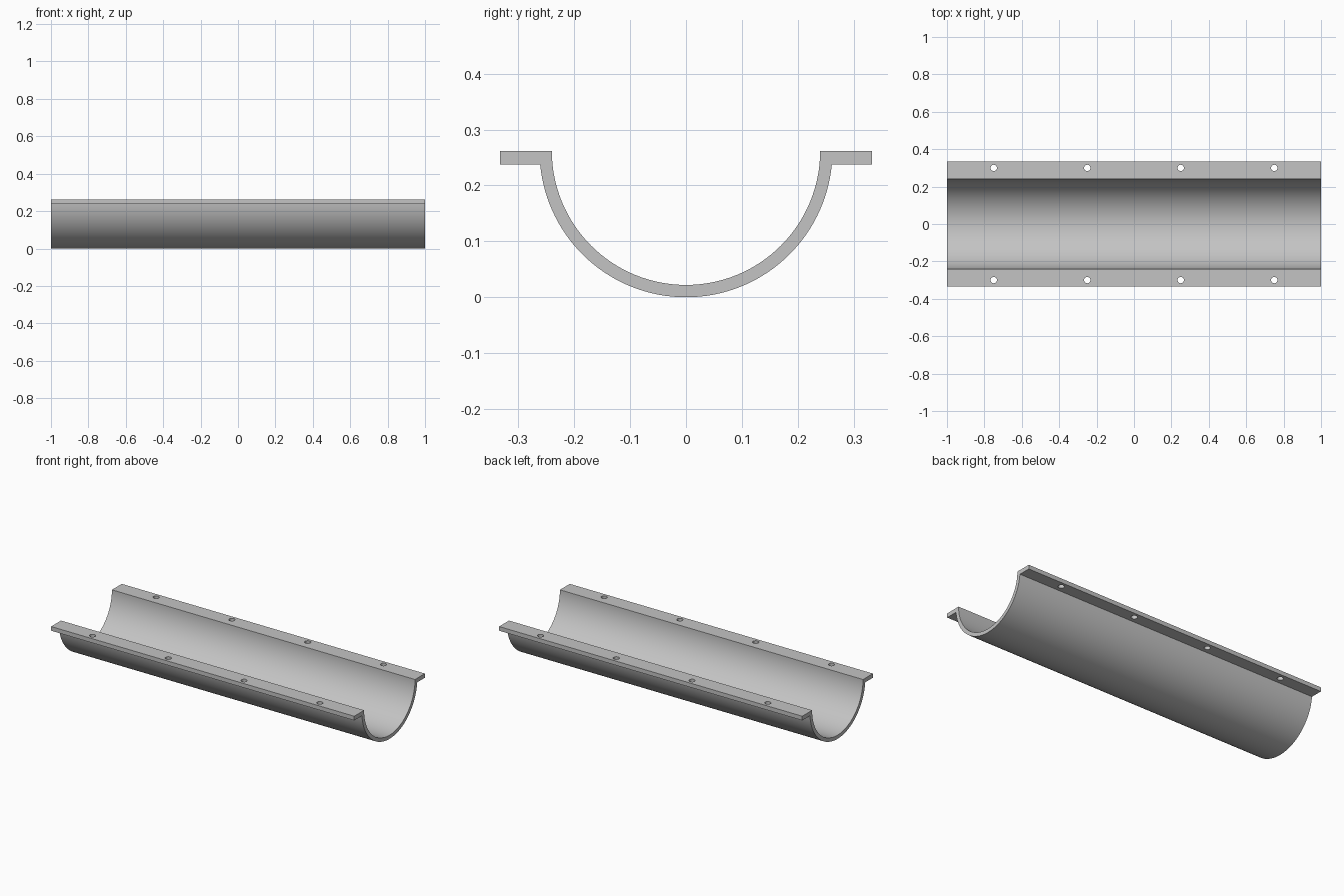
import bpy
import bmesh
from math import pi, sin, cos, asin
from mathutils import Matrix

default_cube = bpy.data.objects.get("Cube")
if default_cube:
    bpy.data.objects.remove(default_cube, do_unlink=True)

LENGTH = 2.0
OUTER = 0.262          # outer radius, also the overall height
INNER = 0.24
FLANGE_EDGE = 0.333
FLANGE_THICK = 0.025
HOLE_RADIUS = 0.017
HOLE_Y = 0.3
SEGMENTS = 64

grey = bpy.data.materials.new("plain grey")
grey.use_nodes = True
grey.diffuse_color = (0.55, 0.55, 0.55, 1)
grey.node_tree.nodes["Principled BSDF"].inputs["Base Color"].default_value = grey.diffuse_color


def add_object(name, bm):
    bmesh.ops.recalc_face_normals(bm, faces=bm.faces)
    mesh = bpy.data.meshes.new(name)
    bm.to_mesh(mesh)
    bm.free()
    mesh.materials.append(grey)
    obj = bpy.data.objects.new(name, mesh)
    bpy.context.collection.objects.link(obj)
    return obj


def arc(radius, start, end):
    """Points along the trough's lower arc, from the -y side to the +y side."""
    angles = [start + (end - start) * i / SEGMENTS for i in range(SEGMENTS + 1)]
    return [(radius * cos(a), OUTER + radius * sin(a)) for a in angles]


# Half-pipe with flanges: one closed cross-section extruded along x
dip = asin(FLANGE_THICK / OUTER)
under = OUTER - FLANGE_THICK
profile = arc(INNER, -pi, 0)
profile += [(FLANGE_EDGE, OUTER), (FLANGE_EDGE, under)]
profile += reversed(arc(OUTER, dip - pi, -dip))
profile += [(-FLANGE_EDGE, under), (-FLANGE_EDGE, OUTER)]

bm = bmesh.new()
end_cap = bm.faces.new([bm.verts.new((-LENGTH / 2, y, z)) for y, z in profile])
extruded = bmesh.ops.extrude_face_region(bm, geom=[end_cap], use_keep_orig=True)
moved = [v for v in extruded["geom"] if isinstance(v, bmesh.types.BMVert)]
bmesh.ops.translate(bm, verts=moved, vec=(LENGTH, 0, 0))
trough = add_object("flanged_trough", bm)

# Bolt holes: four through each flange
bm = bmesh.new()
for side in (-1, 1):
    for x in (-0.75, -0.25, 0.25, 0.75):
        centre = Matrix.Translation((x, side * HOLE_Y, OUTER - FLANGE_THICK / 2))
        bmesh.ops.create_cone(bm, cap_ends=True, segments=32, radius1=HOLE_RADIUS,
                              radius2=HOLE_RADIUS, depth=FLANGE_THICK * 3, matrix=centre)
cutter = add_object("bolt_hole_cutter", bm)
cutter.hide_render = True

holes = trough.modifiers.new("bolt holes", "BOOLEAN")
holes.operation = "DIFFERENCE"
holes.solver = "EXACT"
holes.object = cutter

bpy.ops.object.select_all(action="DESELECT")
trough.select_set(True)
bpy.context.view_layer.objects.active = trough
bpy.ops.object.modifier_apply(modifier=holes.name)
bpy.data.objects.remove(cutter, do_unlink=True)

# Smooth curved walls, crisp flange and hole edges
bpy.ops.object.shade_smooth_by_angle(angle=pi / 6)
